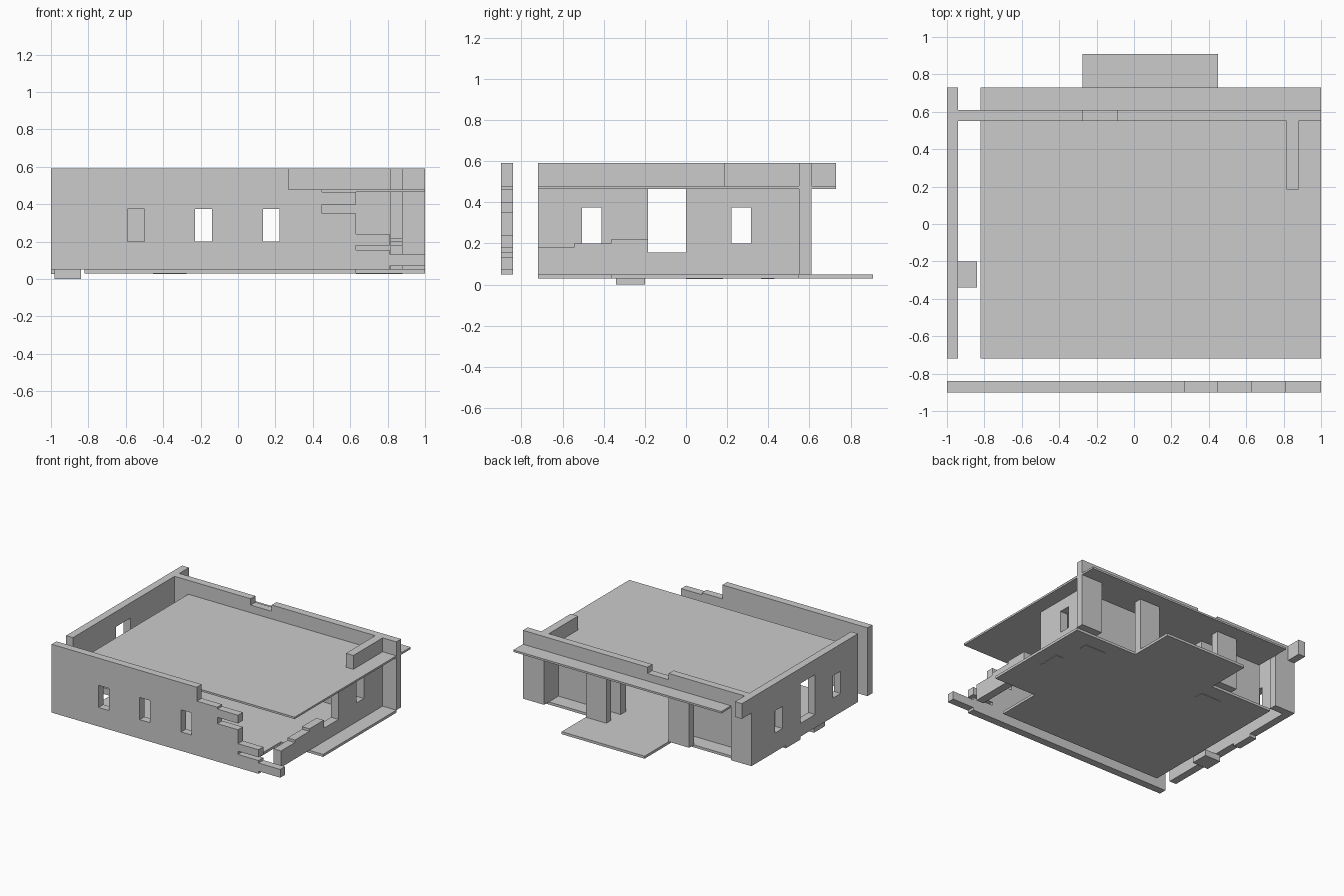
import bpy
import bmesh
from mathutils import Vector

if "Cube" in bpy.data.objects:
    bpy.data.objects.remove(bpy.data.objects["Cube"])

plaster = bpy.data.materials.new("light grey plaster")
plaster.diffuse_color = (0.6, 0.6, 0.6, 1)
plaster.use_nodes = True
plaster.node_tree.nodes["Principled BSDF"].inputs["Base Color"].default_value = plaster.diffuse_color


def rect(u0, u1, v0, v1):
    return [(u0, v0), (u1, v0), (u1, v1), (u0, v1)]


def panel(name, axis, a, b, outline, holes=()):
    """Extrude an outline with holes along an axis, from a to b."""
    def place(u, v):
        return {"x": (a, u, v), "y": (u, a, v), "z": (u, v, a)}[axis]
    normal = Vector([float(axis == k) for k in "xyz"])
    bm = bmesh.new()
    for loop in [outline, *holes]:
        vs = [bm.verts.new(place(u, v)) for u, v in loop]
        for i, vert in enumerate(vs):
            bm.edges.new((vert, vs[(i + 1) % len(vs)]))
    bmesh.ops.triangle_fill(bm, use_beauty=True, use_dissolve=False,
                            edges=bm.edges[:], normal=normal)
    out = bmesh.ops.extrude_face_region(bm, geom=bm.faces[:], use_keep_orig=True)
    moved = [e for e in out["geom"] if isinstance(e, bmesh.types.BMVert)]
    bmesh.ops.translate(bm, verts=moved, vec=normal * (b - a))
    bmesh.ops.recalc_face_normals(bm, faces=bm.faces[:])
    mesh = bpy.data.meshes.new(name)
    bm.to_mesh(mesh)
    bm.free()
    mesh.materials.append(plaster)
    obj = bpy.data.objects.new(name, mesh)
    bpy.context.collection.objects.link(obj)
    return obj


def box(name, x0, x1, y0, y1, z0, z1):
    return panel(name, "z", z0, z1, rect(x0, x1, y0, y1))


BASE, TOP, CEIL, FOOT = 0.05, 0.59, 0.47, 0.027
SILL, HEAD = 0.20, 0.375

# Floor slab with porch and a missing front right corner
panel("floor_slab", "z", 0.03, BASE, [
    (-0.82, -0.72), (0.63, -0.72), (0.63, -0.365), (1, -0.365), (1, 0.55),
    (0.45, 0.55), (0.45, 0.91), (-0.275, 0.91), (-0.275, 0.55), (-0.82, 0.55)])

# Ceiling slab
box("ceiling_slab", -0.82, 1, -0.72, 0.73, 0.465, 0.48)

# Front wall, ragged at its right end
panel("front_wall", "y", -0.90, -0.84, [
    (-1, BASE), (0.81, BASE), (0.81, 0.07), (1, 0.07), (1, 0.135),
    (0.81, 0.135), (0.81, 0.155), (0.63, 0.155), (0.63, 0.18), (0.81, 0.18),
    (0.81, 0.24), (0.63, 0.24), (0.63, 0.35), (0.45, 0.35), (0.45, 0.40),
    (0.63, 0.40), (0.63, 0.465), (0.45, 0.465), (0.45, 0.48), (0.27, 0.48),
    (0.27, TOP), (-1, TOP)],
    [rect(x, x + 0.09, SILL, HEAD) for x in (-0.59, -0.23, 0.133)])

# Left wall with an overhanging top at the back
panel("left_wall", "x", -1, -0.94, [
    (-0.72, BASE), (0, BASE), (0, FOOT), (0.18, FOOT), (0.18, BASE),
    (0.61, BASE), (0.61, CEIL), (0.73, CEIL), (0.73, TOP), (-0.72, TOP)],
    [rect(-0.505, -0.41, SILL, HEAD), rect(-0.185, 0, 0.155, CEIL),
     rect(0.222, 0.315, SILL, HEAD)])

# Right wall, stepping down towards the front
panel("right_wall", "x", 0.815, 0.88, [
    (-0.72, BASE), (0, BASE), (0, FOOT), (0.18, FOOT), (0.18, BASE),
    (0.55, BASE), (0.55, TOP), (0.185, TOP), (0.185, CEIL), (0, CEIL),
    (0, 0.155), (-0.185, 0.155), (-0.185, 0.22), (-0.365, 0.22),
    (-0.365, 0.20), (-0.545, 0.20), (-0.545, 0.18), (-0.72, 0.18)],
    [rect(0.222, 0.315, SILL, HEAD)])

# Back parapet with a notch, carried by piers
panel("back_parapet", "y", 0.55, 0.61, [
    (-0.94, CEIL), (1, CEIL), (1, TOP), (-0.09, TOP), (-0.09, 0.54),
    (-0.275, 0.54), (-0.275, TOP), (-0.94, TOP)])
for i, (x0, x1) in enumerate([(-0.94, -0.82), (-0.455, -0.275),
                              (0.27, 0.45), (0.815, 1)]):
    box(f"back_pier_{i + 1}", x0, x1, 0.55, 0.61, BASE, CEIL)

# Recessed walls either side of the entrance, each with a deeper foot
panel("recessed_wall_left", "y", 0.365, 0.43, [
    (-0.82, BASE), (-0.455, BASE), (-0.455, FOOT), (-0.275, FOOT),
    (-0.275, CEIL), (-0.82, CEIL)])
panel("recessed_wall_right", "y", 0.365, 0.43, [
    (0.27, BASE), (0.63, BASE), (0.63, FOOT), (0.815, FOOT),
    (0.815, CEIL), (0.27, CEIL)])

# Step under the left doorway
box("side_step", -0.98, -0.84, -0.34, -0.20, 0, BASE)
